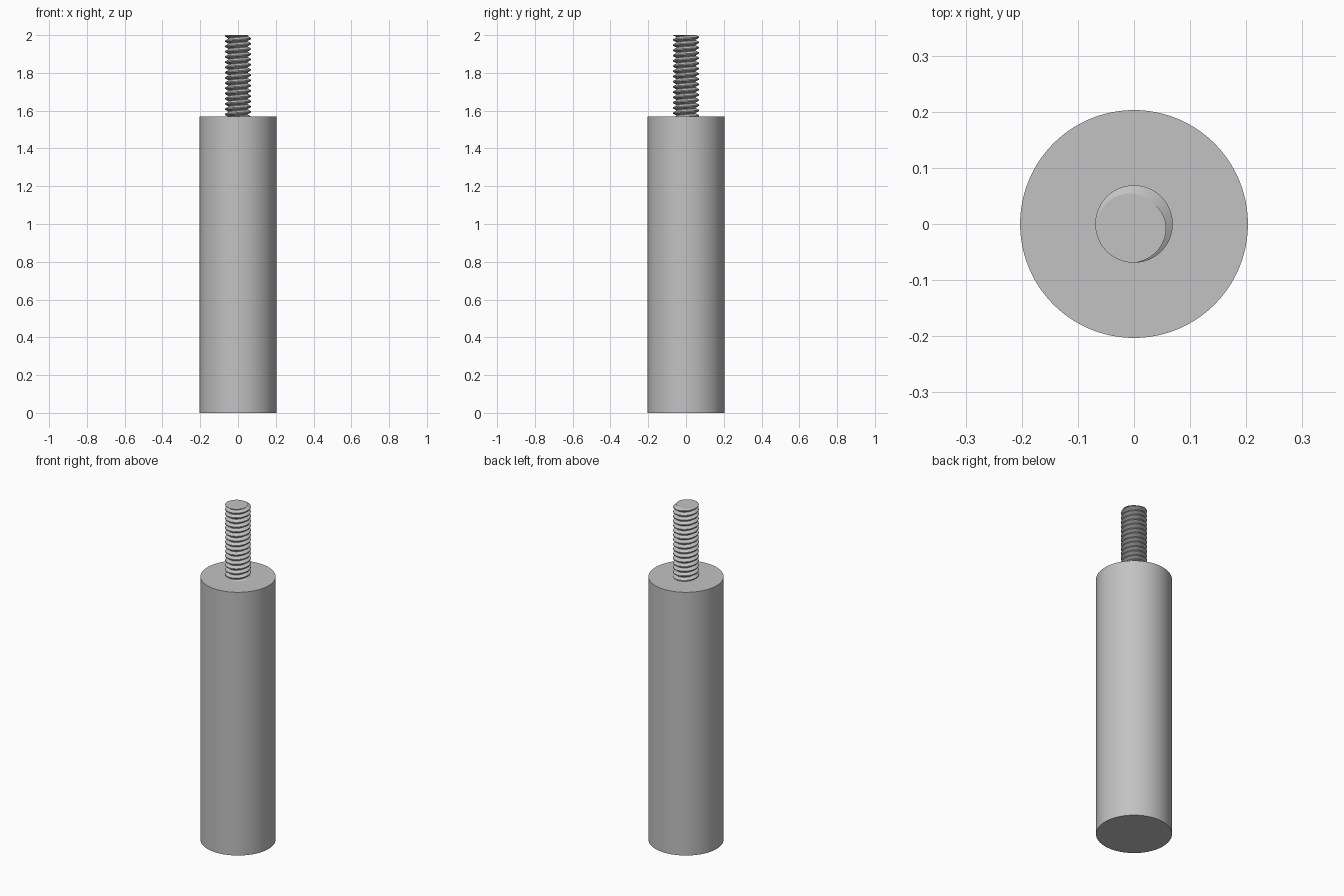
import bpy, bmesh, math

cube = bpy.data.objects.get("Cube")
if cube:
    bpy.data.objects.remove(cube, do_unlink=True)

BODY_R, BODY_H, TOP = 0.203, 1.57, 2.0
CREST_R, ROOT_R, PITCH = 0.069, 0.051, 0.0277
STEPS = 72

steel = bpy.data.materials.new("grey_metal")
steel.use_nodes = True
steel.diffuse_color = (0.54, 0.54, 0.54, 1)
steel.node_tree.nodes["Principled BSDF"].inputs["Base Color"].default_value = (0.54, 0.54, 0.54, 1)


def finish(obj):
    obj.data.materials.append(steel)
    bpy.ops.object.select_all(action="DESELECT")
    obj.select_set(True)
    bpy.context.view_layer.objects.active = obj
    bpy.ops.object.shade_smooth_by_angle(angle=math.radians(25))


# Plain round body
bpy.ops.mesh.primitive_cylinder_add(vertices=128, radius=BODY_R, depth=BODY_H,
                                    location=(0, 0, BODY_H / 2))
body = bpy.context.object
body.name = "round_body"
finish(body)

# Right-hand threaded stud: (fraction of pitch, radius) around one groove
profile = [(-0.04, ROOT_R), (0.04, ROOT_R), (0.4, CREST_R), (0.6, CREST_R)]
P = len(profile)
turns = math.ceil((TOP - BODY_H) / PITCH) + 4
groove_angle = math.radians(55)  # where the groove meets the end face
base = TOP - (turns - 2) * PITCH

bm = bmesh.new()
columns = []
for c in range(STEPS):
    angle = groove_angle + math.tau * c / STEPS
    columns.append([
        bm.verts.new((r * math.cos(angle), r * math.sin(angle),
                      base + PITCH * (t + f + c / STEPS)))
        for t in range(turns) for f, r in profile])

for c in range(STEPS):
    # The last column joins the first one a full turn higher
    shift = P if c == STEPS - 1 else 0
    here, there = columns[c], columns[(c + 1) % STEPS]
    for j in range(turns * P - 1 - shift):
        bm.faces.new((here[j], there[j + shift], there[j + 1 + shift], here[j + 1]))

# Trim the stud flat at both ends and cap it
for z, up in ((TOP, 1), (BODY_H - 0.01, -1)):
    cut = bmesh.ops.bisect_plane(
        bm, geom=bm.verts[:] + bm.edges[:] + bm.faces[:],
        plane_co=(0, 0, z), plane_no=(0, 0, up), clear_outer=True)
    rim = [e for e in cut["geom_cut"] if isinstance(e, bmesh.types.BMEdge)]
    bmesh.ops.contextual_create(bm, geom=rim)
bmesh.ops.recalc_face_normals(bm, faces=bm.faces[:])

mesh = bpy.data.meshes.new("threaded_stud")
bm.to_mesh(mesh)
bm.free()
stud = bpy.data.objects.new("threaded_stud", mesh)
bpy.context.collection.objects.link(stud)
finish(stud)
